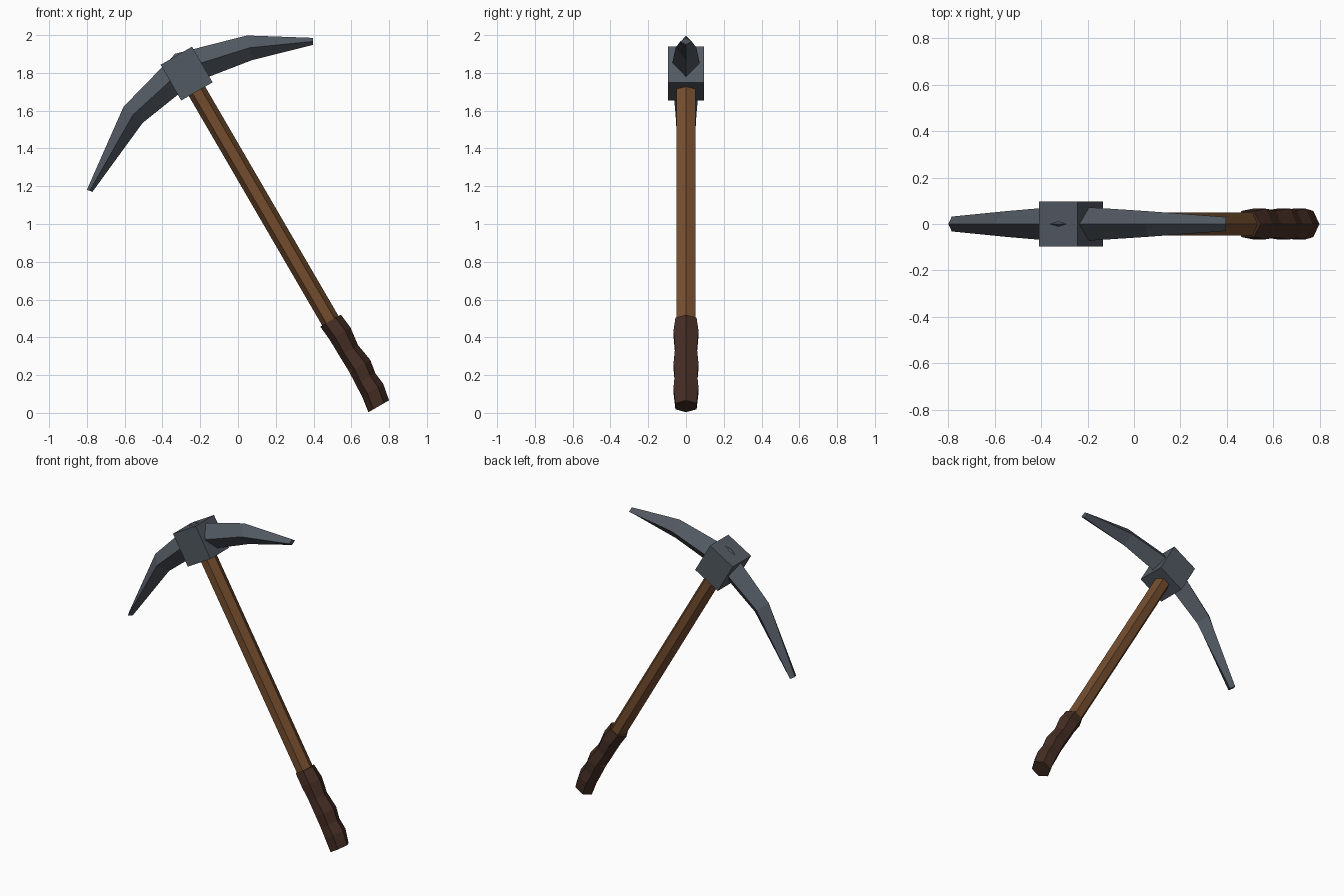
import bpy, bmesh, math
from mathutils import Matrix

if "Cube" in bpy.data.objects:
    bpy.data.objects.remove(bpy.data.objects["Cube"])

# The tool is built upright, then leaned over
LEAN = Matrix.Translation((0.745, 0, 0.035)) @ Matrix.Rotation(math.radians(-30), 4, 'Y')


def material(name, colour):
    m = bpy.data.materials.new(name)
    m.diffuse_color = (*colour, 1)
    m.use_nodes = True
    m.node_tree.nodes["Principled BSDF"].inputs["Base Color"].default_value = m.diffuse_color
    return m


steel = material("dark_steel", (0.085, 0.1, 0.122))
wood = material("brown_wood", (0.175, 0.075, 0.028))
leather = material("dark_leather", (0.06, 0.027, 0.018))


def loft(name, rings, mat):
    """Skin a list of equal closed rings and cap both ends."""
    bm = bmesh.new()
    vs = [[bm.verts.new(p) for p in ring] for ring in rings]
    n = len(vs[0])
    for a, b in zip(vs, vs[1:]):
        for i in range(n):
            j = (i + 1) % n
            bm.faces.new((a[i], a[j], b[j], b[i]))
    bm.faces.new(vs[0])
    bm.faces.new(vs[-1])
    bmesh.ops.recalc_face_normals(bm, faces=bm.faces)
    me = bpy.data.meshes.new(name)
    bm.to_mesh(me)
    bm.free()
    me.materials.append(mat)
    ob = bpy.data.objects.new(name, me)
    bpy.context.collection.objects.link(ob)
    ob.matrix_world = LEAN
    return ob


def hexagon(z, rx, ry, shift=0):
    return [(shift + rx * math.cos(k * math.pi / 3),
             ry * math.sin(k * math.pi / 3) / math.sin(math.pi / 3), z) for k in range(6)]


def diamond(top, bottom, half):
    (x0, z0), (x1, z1) = top, bottom
    xm, zm = (x0 + x1) / 2, (z0 + z1) / 2
    return [(x0, 0, z0), (xm, half, zm), (x1, 0, z1), (xm, -half, zm)]


# Shaft
loft("shaft", [hexagon(0.05, 0.05, 0.05, 0.006), hexagon(2.05, 0.05, 0.05)], wood)

# Grip with finger swells: height, radius, half depth, forward shift
grip = [(0, 0.063, 0.056, 0), (0.09, 0.065, 0.066, 0.015), (0.16, 0.06, 0.06, 0.012),
        (0.235, 0.064, 0.066, 0.02), (0.335, 0.057, 0.058, 0.01),
        (0.435, 0.064, 0.066, 0.015), (0.52, 0.063, 0.056, 0.006)]
loft("grip", [hexagon(*g) for g in grip], leather)

# Head block
s = 0.096
loft("head_block", [[(-s, -s, z), (s, -s, z), (s, s, z), (-s, s, z)] for z in (1.925, 2.143)], steel)

# Curved pick blade, long point on the left and short one on the right
loft("pick_blade", [
    diamond((-0.765, 1.765), (-0.745, 1.741), 0.032),
    diamond((-0.377, 2.049), (-0.333, 1.924), 0.055),
    diamond((0, 2.155), (0, 1.975), 0.078),
    diamond((0.377, 2.049), (0.338, 1.922), 0.055),
    diamond((0.674, 1.863), (0.655, 1.831), 0.03)], steel)
